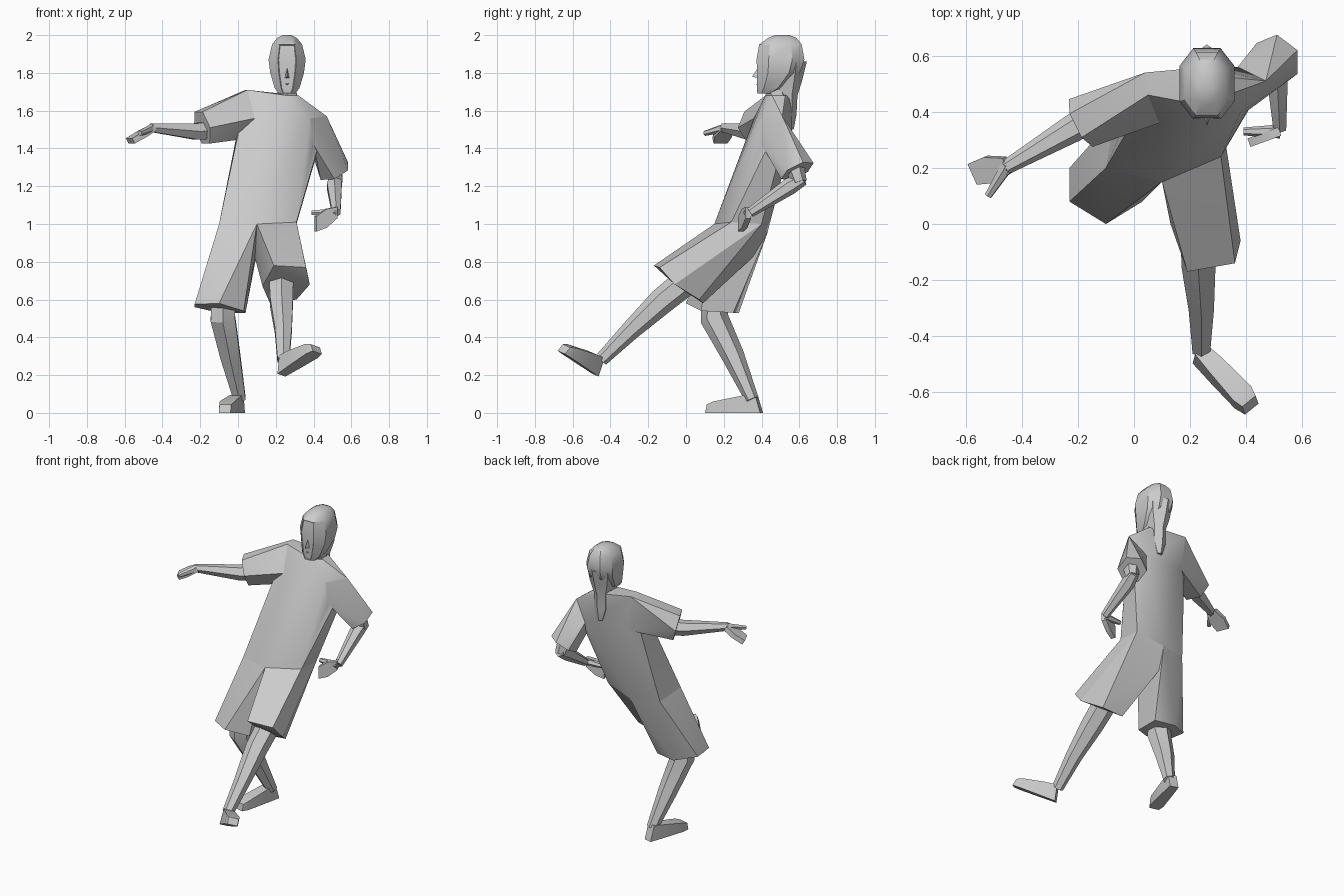
import bpy
import bmesh
import math
from mathutils import Vector

cube = bpy.data.objects.get("Cube")
if cube:
    bpy.data.objects.remove(cube, do_unlink=True)

grey = bpy.data.materials.new("plain_grey")
grey.use_nodes = True
grey.diffuse_color = (.6, .6, .6, 1)
shader = grey.node_tree.nodes["Principled BSDF"]
shader.inputs["Base Color"].default_value = grey.diffuse_color

RIGHT = Vector((1, 0, 0))
UP = Vector((0, 0, 1))


def finish(name, bm):
    """Turn a bmesh into a named object, smooth except at sharp edges."""
    bmesh.ops.recalc_face_normals(bm, faces=bm.faces[:])
    mesh = bpy.data.meshes.new(name)
    bm.to_mesh(mesh)
    bm.free()
    mesh.materials.append(grey)
    obj = bpy.data.objects.new(name, mesh)
    bpy.context.collection.objects.link(obj)
    bpy.ops.object.select_all(action="DESELECT")
    obj.select_set(True)
    bpy.context.view_layer.objects.active = obj
    bpy.ops.object.shade_smooth_by_angle(angle=math.radians(30))


def hull(name, points):
    """Faceted solid wrapped around corner points."""
    bm = bmesh.new()
    verts = [bm.verts.new(point) for point in points]
    result = bmesh.ops.convex_hull(bm, input=verts)
    inner = {v for v in result["geom_interior"] if isinstance(v, bmesh.types.BMVert)}
    bmesh.ops.delete(bm, geom=list(inner), context="VERTS")
    finish(name, bm)


def ring(centre, axis, side, width, depth, sides=6, power=1):
    """Points of a cross-section; a power below one squares it off."""
    axis, side = Vector(axis).normalized(), Vector(side)
    across = (side - axis * axis.dot(side)).normalized()
    through = axis.cross(across)
    points = []
    for k in range(sides):
        angle = math.tau * (k + .5) / sides
        c, s = math.cos(angle), math.sin(angle)
        c = math.copysign(abs(c) ** power, c)
        s = math.copysign(abs(s) ** power, s)
        points.append(Vector(centre) + across * c * width + through * s * depth)
    return points


def loft(rings):
    """Closed skin over a row of cross-sections."""
    bm = bmesh.new()
    rings = [[bm.verts.new(point) for point in points] for points in rings]
    for low, high in zip(rings, rings[1:]):
        for k in range(len(low)):
            j = (k + 1) % len(low)
            bm.faces.new((low[k], low[j], high[j], high[k]))
    bm.faces.new(rings[0])
    bm.faces.new(rings[-1])
    bmesh.ops.recalc_face_normals(bm, faces=bm.faces[:])
    return bm


def limb(name, joints, radii, side=RIGHT):
    """Six-sided tapering limb through its joints."""
    joints = [Vector(joint) for joint in joints]
    before, after = joints[:1] + joints[:-1], joints[1:] + joints[-1:]
    finish(name, loft([ring(joint, b - a, side, radius, radius)
                       for joint, a, b, radius in zip(joints, before, after, radii)]))


def foot(name, heel, toe, up):
    """Wedge-shaped foot, tall at the ankle and low at the toe."""
    heel, toe, up = Vector(heel), Vector(toe), Vector(up).normalized()
    across = (toe - heel).cross(up).normalized()
    points = []
    for sole, top, width, height in ((0, .1, .028, .1), (.35, .35, .035, .09),
                                     (.85, .85, .042, .06), (1, .97, .032, .045)):
        for sign in (-1, 1):
            edge = across * width * sign
            points += [heel.lerp(toe, sole) + edge, heel.lerp(toe, top) + edge + up * height]
    hull(name, points)


def hand(side_name, wrist, tip, thumb_tip, across):
    """Flat mitten hand with a separate thumb."""
    wrist, tip, across = Vector(wrist), Vector(tip), Vector(across).normalized()
    through = (tip - wrist).cross(across).normalized() * .016
    points = []
    for along, width in ((0, .03), (.5, .05), (1, .04)):
        for sign in (-1, 1):
            edge = wrist.lerp(tip, along) + across * width * sign
            points += [edge + through, edge - through]
    hull(side_name + "_hand", points)
    limb(side_name + "_thumb", (wrist, thumb_tip), (.025, .014), across)


# Head, with the face sunk inside the hairline
middle = .26
head = loft([ring((middle, y, z), UP, RIGHT, width, depth, sides=8, power=.8)
             for y, z, width, depth in (
                 (.42, 1.69, .045, .045),
                 (.45, 1.72, .07, .08),
                 (.49, 1.8, .095, .12),
                 (.5, 1.87, .105, .135),
                 (.5, 1.95, .085, .12),
                 (.51, 1.985, .055, .08),
                 (.51, 2, .025, .04))])
face = [f for f in head.faces
        if f.normal.y < -.7 and f.calc_center_median().z < 1.95]
bmesh.ops.inset_region(head, faces=face, thickness=.004, depth=-.005)
finish("head", head)

# Nose and lips
nose_side, lip_side = RIGHT * .015, RIGHT * .03
nose_base = Vector((middle, .39, 1.77))
nose_tip = Vector((middle, .35, 1.78))
hull("nose", [nose_tip, nose_base + UP * .07, nose_base - nose_side, nose_base + nose_side])
lips = Vector((middle, .4, 1.75))
lip_front = Vector((middle, .37, 1.74))
hull("lips", [lips - lip_side, lips + lip_side, lip_front, lips - UP * .02])

# Neck and long hair falling down the back
limb("neck", [(middle, .5, 1.6), (middle, .47, 1.74)], (.065, .055))
finish("hair_tail", loft([ring((middle, y, z), UP, RIGHT, width, depth)
                          for y, z, width, depth in (
                              (.53, 1.86, .09, .11),
                              (.53, 1.76, .075, .085),
                              (.53, 1.68, .05, .06),
                              (.535, 1.58, .05, .05),
                              (.545, 1.5, .02, .025))]))

# Shared corners of the hips, the armholes and the collar
belly, left_hip, right_hip = (.1, .15, 1), (.31, .24, 1.01), (-.1, .2, 1)
seat, left_seat, right_seat = (.12, .43, .95), (.31, .4, 1), (-.07, .38, .96)
crotch, crotch_back = (.09, .23, .82), (.09, .36, .83)
right_armhole = [(.04, .54, 1.71), (.05, .46, 1.71), (.09, .36, 1.56),
                 (.03, .42, 1.45), (.06, .53, 1.47)]
left_armhole = [(.47, .51, 1.57), (.38, .4, 1.56), (.4, .4, 1.42),
                (.42, .5, 1.38), (.37, .56, 1.45)]
collar = ring((middle, .49, 1.68), UP, RIGHT, .07, .07)

# Shirt with sleeves
hips = [belly, left_hip, right_hip, seat, left_seat, right_seat]
hull("shirt", hips + right_armhole + left_armhole + collar)
hull("right_sleeve", right_armhole
     + ring((-.19, .36, 1.51), (-.9, -.45, -.25), UP, .1, .095))
hull("left_sleeve", left_armhole
     + ring((.51, .59, 1.28), (.35, .4, -.8), RIGHT, .09, .095))

# Shorts, with the left thigh raised
hull("right_shorts_leg", [
    right_hip, belly, crotch, crotch_back, seat, right_seat,
    (-.23, .08, .575), (-.1, 0, .58), (.03, .08, .54),
    (.04, .25, .53), (-.1, .28, .53), (-.23, .2, .56)])
hull("left_shorts_leg", [
    belly, left_hip, left_seat, seat, crotch, crotch_back,
    (.19, -.17, .78), (.36, -.14, .77), (.38, -.06, .68),
    (.31, .07, .6), (.17, .09, .58), (.13, 0, .67)])

# Lower legs and feet
limb("right_leg", [(-.08, .15, .62), (-.08, .15, .5), (-.04, .25, .3), (.01, .35, .07)],
     (.07, .075, .06, .036))
limb("left_leg", [(.23, .03, .72), (.23, -.13, .59), (.24, -.29, .44), (.24, -.45, .28)],
     (.075, .07, .052, .036))
foot("right_foot", heel=(.01, .4, 0), toe=(-.07, .11, 0), up=UP)
foot("left_foot", heel=(.23, -.48, .2), toe=(.42, -.66, .32), up=(-.1, .5, .85))

# Arms and hands
limb("right_arm", [(-.12, .4, 1.5), (-.22, .34, 1.49), (-.46, .2, 1.51)],
     (.055, .05, .026), side=UP)
limb("left_upper_arm", [(.5, .57, 1.32), (.52, .6, 1.22)], (.055, .04))
limb("left_forearm", [(.52, .62, 1.24), (.51, .55, 1.2), (.52, .34, 1.06)],
     (.035, .045, .026))
hand("right", (-.45, .21, 1.51), (-.57, .18, 1.44), (-.52, .1, 1.48), across=(.4, -.9, 0))
hand("left", (.52, .33, 1.06), (.41, .29, 1), (.39, .33, 1.06), across=UP)
